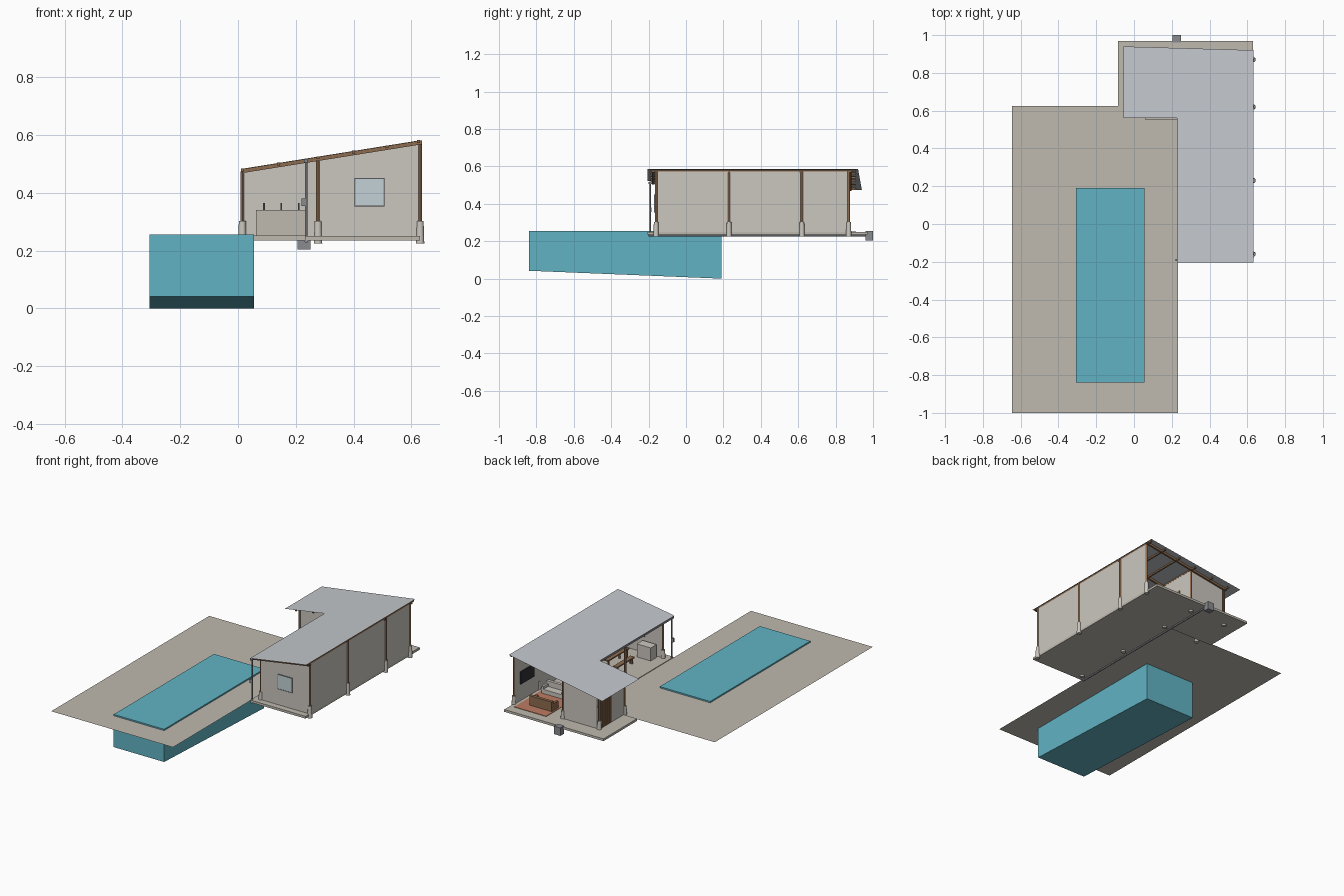
import bpy, bmesh, math
from mathutils import Vector

if "Cube" in bpy.data.objects:
    bpy.data.objects.remove(bpy.data.objects["Cube"])

def mat(name, c):
    m = bpy.data.materials.new(name)
    m.diffuse_color = (*c, 1)
    m.use_nodes = True
    m.node_tree.nodes["Principled BSDF"].inputs["Base Color"].default_value = m.diffuse_color
    return m

STONE = mat("stone", (0.52, 0.49, 0.43))
WALL = mat("plaster", (0.6, 0.57, 0.52))
ROOF = mat("roof_sheet", (0.55, 0.58, 0.61))
WATER = mat("water", (0.12, 0.45, 0.55))
WOOD = mat("wood", (0.27, 0.15, 0.08))
GLASS = mat("glass", (0.55, 0.64, 0.68))
STEEL = mat("steel", (0.25, 0.26, 0.28))
BLACK = mat("black", (0.03, 0.03, 0.035))
BRICK = mat("rug", (0.5, 0.2, 0.12))

def mesh(name, verts, faces, m):
    me = bpy.data.meshes.new(name)
    me.from_pydata(verts, [], faces)
    me.materials.append(m)
    ob = bpy.data.objects.new(name, me)
    bpy.context.collection.objects.link(ob)
    return ob

def prism(name, profile, a, b, m, axis='y'):
    """Extrude a profile: (x,z) along y, or (x,y) along z."""
    put = (lambda p, t: (p[0], t, p[1])) if axis == 'y' else (lambda p, t: (p[0], p[1], t))
    n = len(profile)
    v = [put(p, a) for p in profile] + [put(p, b) for p in profile]
    f = [list(range(n)), list(range(n, 2 * n))]
    f += [(i, (i + 1) % n, n + (i + 1) % n, n + i) for i in range(n)]
    ob = mesh(name, v, f, m)
    bm = bmesh.new()
    bm.from_mesh(ob.data)
    bmesh.ops.recalc_face_normals(bm, faces=bm.faces)
    bm.to_mesh(ob.data)
    bm.free()
    return ob

def box(name, x0, x1, y0, y1, z0, z1, m):
    return prism(name, [(x0, z0), (x1, z0), (x1, z1), (x0, z1)], y0, y1, m)

def rod(name, p, q, r, m, r2=None, n=12):
    p, q = Vector(p), Vector(q)
    bpy.ops.mesh.primitive_cone_add(vertices=n, radius1=r, radius2=r if r2 is None else r2,
                                    depth=(q - p).length, location=(p + q) / 2)
    ob = bpy.context.object
    ob.name = name
    ob.rotation_euler = (q - p).to_track_quat('Z', 'Y').to_euler()
    ob.data.materials.append(m)
    bpy.ops.object.shade_smooth_by_angle()
    return ob

def roof_z(x):
    return 0.475 + 0.16 * (x + 0.055)

# Pool with sloping bottom and the thin paved terrace around it
X0, X1, Y0, Y1 = -0.307, 0.056, -0.84, 0.19
pool = box("pool", X0, X1, Y0, Y1, 0, 0.255, WATER)
for v in pool.data.vertices:
    if v.co.y < 0 and v.co.z < 0.1:
        v.co.z = 0.042
T = 0.246
rect = lambda a, b, c, d: [(a, c, T), (b, c, T), (b, d, T), (a, d, T)]
mesh("terrace", rect(-0.645, 0.232, -1, 0.625) + rect(X0, X1, Y0, Y1),
     [(i, (i + 1) % 4, 4 + (i + 1) % 4, 4 + i) for i in range(4)], STONE)

# House slab (L plan)
prism("floor_slab", [(0.232, -0.205), (0.63, -0.205), (0.63, 0.97), (-0.085, 0.97),
                     (-0.085, 0.625), (0.232, 0.625)], 0.235, 0.25, STONE, 'z')

# Roof sheet, single sloping plane
plan = [(0.23, -0.205), (0.633, -0.205), (0.633, 0.92), (-0.055, 0.94), (-0.055, 0.56), (0.23, 0.56)]
mesh("roof", [(x, y, roof_z(x)) for x, y in plan], [range(6)], ROOF)

# Posts on tapered stone footings
posts = [(0.63, y) for y in (-0.16, 0.23, 0.62, 0.87)]
posts += [(0.277, y) for y in (-0.16, 0.23, 0.62, 0.87)] + [(0.015, 0.61), (0.015, 0.87)]
for x, y in posts:
    rod("post_footing", (x, y, 0.225), (x, y, 0.302), 0.0145, WALL, 0.012)
    rod("post", (x, y, 0.3), (x, y, roof_z(x) - 0.012), 0.0065, WOOD)

# Rafters across the slope and purlins along it
for y, xa in ((-0.175, 0.235), (0.23, 0.235), (0.61, -0.04), (0.88, -0.04)):
    xa = max(xa, 0.01)
    prism("rafter", [(xa, roof_z(xa) - 0.018), (0.636, roof_z(0.636) - 0.018),
                     (0.636, roof_z(0.636) - 0.004), (xa, roof_z(xa) - 0.004)], y - 0.006, y + 0.006, WOOD)
for x, ya in ((0.015, 0.57), (0.14, 0.57), (0.277, -0.19), (0.4, -0.19), (0.515, -0.19), (0.625, -0.19)):
    z = roof_z(x)
    box("purlin", x - 0.005, x + 0.005, ya, 0.91, z - 0.012, z - 0.002, WOOD)

# Walls with sloping tops
def wall(name, xa, xb, y):
    prism(name, [(xa, 0.25), (xb, 0.25), (xb, roof_z(xb) - 0.003), (xa, roof_z(xa) - 0.003)],
          y - 0.004, y + 0.004, WALL)

wall("front_wall", 0.277, 0.63, -0.16)
wall("room_front_wall", 0.015, 0.277, 0.615)
wall("room_back_wall", 0.03, 0.277, 0.87)
box("right_wall", 0.622, 0.63, -0.16, 0.87, 0.25, 0.573, WALL)
box("partition_wall", 0.273, 0.281, 0.62, 0.87, 0.25, 0.522, WALL)
box("room_side_wall", 0.011, 0.019, 0.62, 0.75, 0.25, 0.48, WALL)
box("inner_door", 0.281, 0.285, 0.7, 0.77, 0.25, 0.42, WOOD)
for i in range(5):
    y = 0.755 + i * 0.022
    box("shutter_slat", 0.01, 0.02, y, y + 0.016, 0.25, 0.475, WOOD)

# Front window
box("window_glass", 0.405, 0.505, -0.168, -0.152, 0.355, 0.447, GLASS)
for z in (0.353, 0.447):
    box("window_rail", 0.403, 0.507, -0.17, -0.15, z, z + 0.004, STEEL)
for x in (0.403, 0.503):
    box("window_stile", x, x + 0.004, -0.17, -0.15, 0.355, 0.449, STEEL)

# Gutter, downpipe, drain pipe and catch pit
box("gutter", 0.228, 0.24, -0.2, 0.56, roof_z(0.23) - 0.016, roof_z(0.23) - 0.003, STEEL)
rod("downpipe", (0.236, -0.19, 0.235), (0.236, -0.19, 0.515), 0.004, STEEL)
box("pipe_bracket", 0.22, 0.238, -0.196, -0.184, 0.355, 0.38, STEEL)
rod("drain_pipe", (0.236, -0.2, 0.232), (0.236, 0.97, 0.232), 0.006, STEEL)
box("catch_pit", 0.205, 0.25, 0.96, 1.0, 0.203, 0.255, STEEL)

# Outdoor counter with taps
box("bar_counter", 0.062, 0.235, 0.55, 0.6, 0.25, 0.34, STONE)
for x in (0.09, 0.15, 0.21):
    rod("tap", (x, 0.575, 0.34), (x, 0.575, 0.365), 0.003, STEEL)

# Dining table with benches, kitchen block
def table(name, xa, xb, ya, yb, z):
    box(name + "_top", xa, xb, ya, yb, z - 0.008, z, WOOD)
    for x in (xa + 0.004, xb - 0.012):
        for y in (ya + 0.01, yb - 0.018):
            box(name + "_leg", x, x + 0.008, y, y + 0.008, 0.25, z - 0.008, WOOD)

table("dining_table", 0.42, 0.49, -0.02, 0.2, 0.33)
table("left_bench", 0.37, 0.4, 0, 0.18, 0.292)
table("right_bench", 0.51, 0.54, 0, 0.18, 0.292)
box("kitchen_block", 0.31, 0.41, -0.14, -0.08, 0.25, 0.335, WALL)

# Lounge: rug, sofas, screen
box("rug", 0.37, 0.6, 0.58, 0.91, 0.25, 0.253, BRICK)

def sofa(name, xa, xb, ya, yb, m, back):
    box(name + "_seat", xa, xb, ya, yb, 0.253, 0.28, m)
    yk = yb if back > 0 else ya + 0.02
    box(name + "_back", xa, xb, yk - 0.02, yk, 0.28, 0.315, m)
    for x in (xa, xb - 0.015):
        box(name + "_arm", x, x + 0.015, ya, yb, 0.28, 0.297, m)

sofa("brown_sofa", 0.38, 0.54, 0.77, 0.84, WOOD, 1)
sofa("light_sofa", 0.42, 0.58, 0.59, 0.66, WALL, -1)
box("wall_screen", 0.614, 0.622, 0.68, 0.82, 0.36, 0.44, BLACK)
